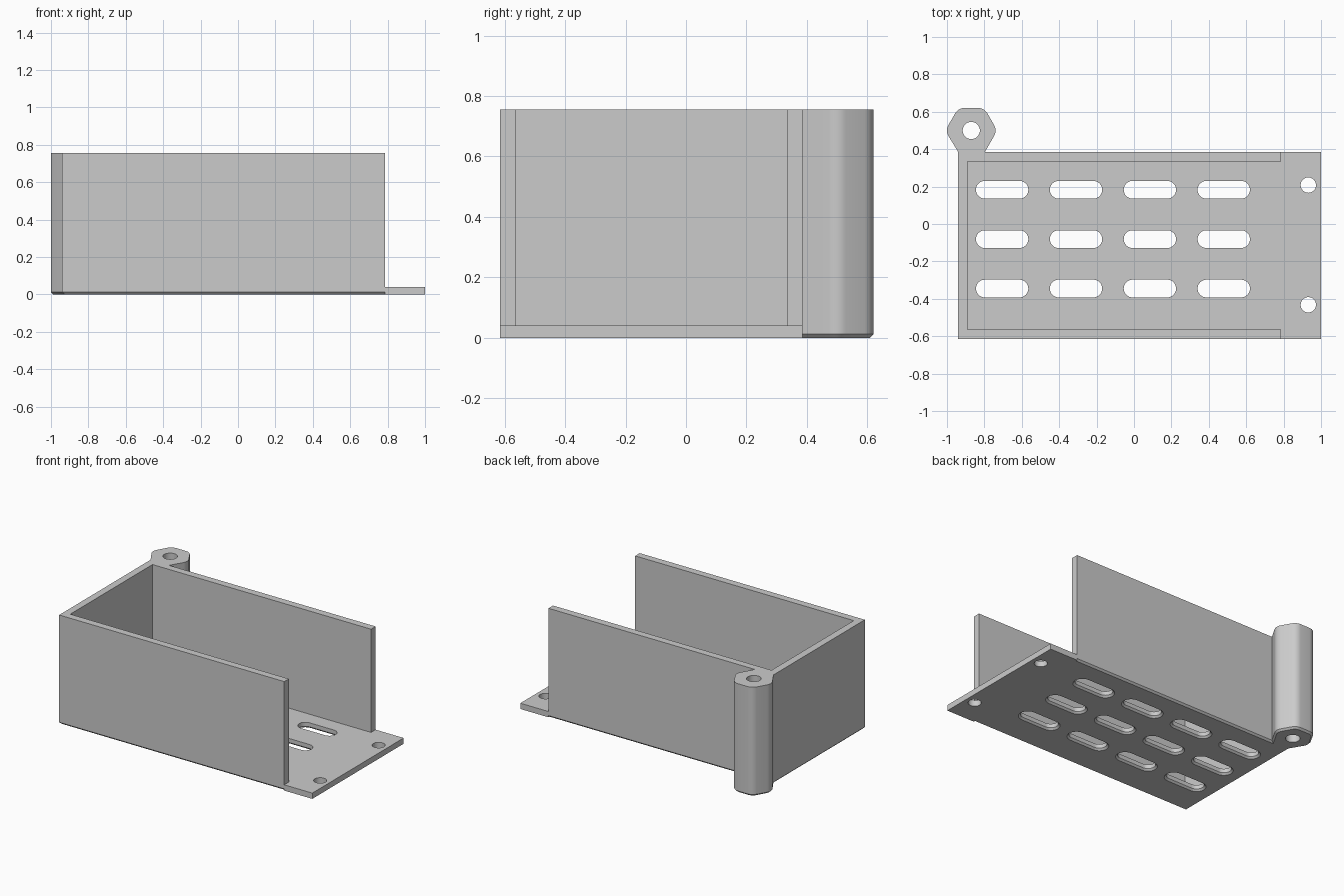
import bpy, bmesh, math
from math import cos, sin, radians, pi

if "Cube" in bpy.data.objects:
    bpy.data.objects.remove(bpy.data.objects["Cube"])

LEFT, FRONT, BACK = -0.94, -0.615, 0.385
WALL_END, TAB_END = 0.785, 1.0
HEIGHT, FLOOR, WALL, CHAMFER = 0.755, 0.04, 0.05, 0.012
POST = (-0.87, 0.5)

grey = bpy.data.materials.new("plain grey")
grey.use_nodes = True
colour = (0.6, 0.6, 0.6, 1)
grey.diffuse_color = colour
grey.node_tree.nodes["Principled BSDF"].inputs["Base Color"].default_value = colour


def loft(name, rings, chamfer_until=None):
    """Solid through stacked rings; optionally chamfer the bottom rim left of an x limit."""
    bm = bmesh.new()
    loops = [[bm.verts.new(p) for p in ring] for ring in rings]
    n = len(loops[0])
    bm.faces.new(loops[0])
    bm.faces.new(loops[-1])
    for a, b in zip(loops, loops[1:]):
        for i in range(n):
            j = (i + 1) % n
            bm.faces.new((a[i], a[j], b[j], b[i]))
    bmesh.ops.recalc_face_normals(bm, faces=bm.faces)
    if chamfer_until is not None:
        rim = [e for e in bm.edges if all(v.co.z < 1e-5 for v in e.verts)
               and min(v.co.x for v in e.verts) < chamfer_until - 1e-4]
        bmesh.ops.bevel(bm, geom=rim, offset=CHAMFER, segments=1, affect='EDGES')
    mesh = bpy.data.meshes.new(name)
    bm.to_mesh(mesh)
    bm.free()
    mesh.materials.append(grey)
    obj = bpy.data.objects.new(name, mesh)
    bpy.context.collection.objects.link(obj)
    return obj


def box(name, x0, x1, y0, y1, z0, z1):
    return loft(name, [[(x0, y0, z), (x1, y0, z), (x1, y1, z), (x0, y1, z)] for z in (z0, z1)])


def slot(name, x, y, half, levels):
    """Rounded slot (or round hole when half is 0) through (z, radius) levels."""
    steps = 16
    rings = []
    for z, r in levels:
        ring = []
        for side, start in ((1, -pi / 2), (-1, pi / 2)):
            for i in range(steps + (half > 0)):
                a = start + pi * i / steps
                ring.append((x + side * half + r * cos(a), y + r * sin(a), z))
        rings.append(ring)
    return loft(name, rings)


def combine(target, other, operation):
    mod = target.modifiers.new("combine", 'BOOLEAN')
    mod.operation, mod.solver, mod.object = operation, 'EXACT', other
    bpy.context.view_layer.objects.active = target
    bpy.ops.object.modifier_apply(modifier=mod.name)
    bpy.data.objects.remove(other)


# Tray outline with a rounded hexagonal post on the rear corner
outline = [(WALL_END, FRONT), (LEFT, FRONT), (LEFT, BACK)]
radius, corner = 0.058, 0.139
for angle in (180, 120, 60, 0):
    reach = corner - radius / cos(radians(30))
    cx = POST[0] + reach * cos(radians(angle))
    cy = POST[1] + reach * sin(radians(angle))
    for i in range(7):
        a = radians(angle + 30 - 10 * i)
        outline.append((cx + radius * cos(a), cy + radius * sin(a)))
outline += [(-0.797, BACK), (WALL_END, BACK)]
tray = loft("cable_tray", [[(x, y, z) for x, y in outline] for z in (0, HEIGHT)], WALL_END)

# Open interior and end
combine(tray, box("interior_cutter", LEFT + WALL, 0.9, FRONT + WALL, BACK - WALL, FLOOR, 1), 'DIFFERENCE')

# Mounting tab
combine(tray, box("mounting_tab", WALL_END, TAB_END, FRONT, BACK, 0, FLOOR), 'UNION')

# Floor slots, flared underneath
for col in range(4):
    for row in range(3):
        cutter = slot("slot_cutter", -0.705 + 0.395 * col, 0.183 - 0.264 * row, 0.0925,
                      [(-0.01, 0.0695), (CHAMFER, 0.0475), (0.1, 0.0475)])
        combine(tray, cutter, 'DIFFERENCE')

# Screw holes in the tab and the bore of the post
for x, y, r in ((0.932, 0.208, 0.041), (0.932, -0.432, 0.041), (*POST, 0.046)):
    combine(tray, slot("hole_cutter", x, y, 0, [(-0.1, r), (1, r)]), 'DIFFERENCE')

# Smooth rounded surfaces, keep the edges sharp
bpy.ops.object.select_all(action='DESELECT')
tray.select_set(True)
bpy.context.view_layer.objects.active = tray
bpy.ops.object.shade_smooth_by_angle(angle=radians(28))
